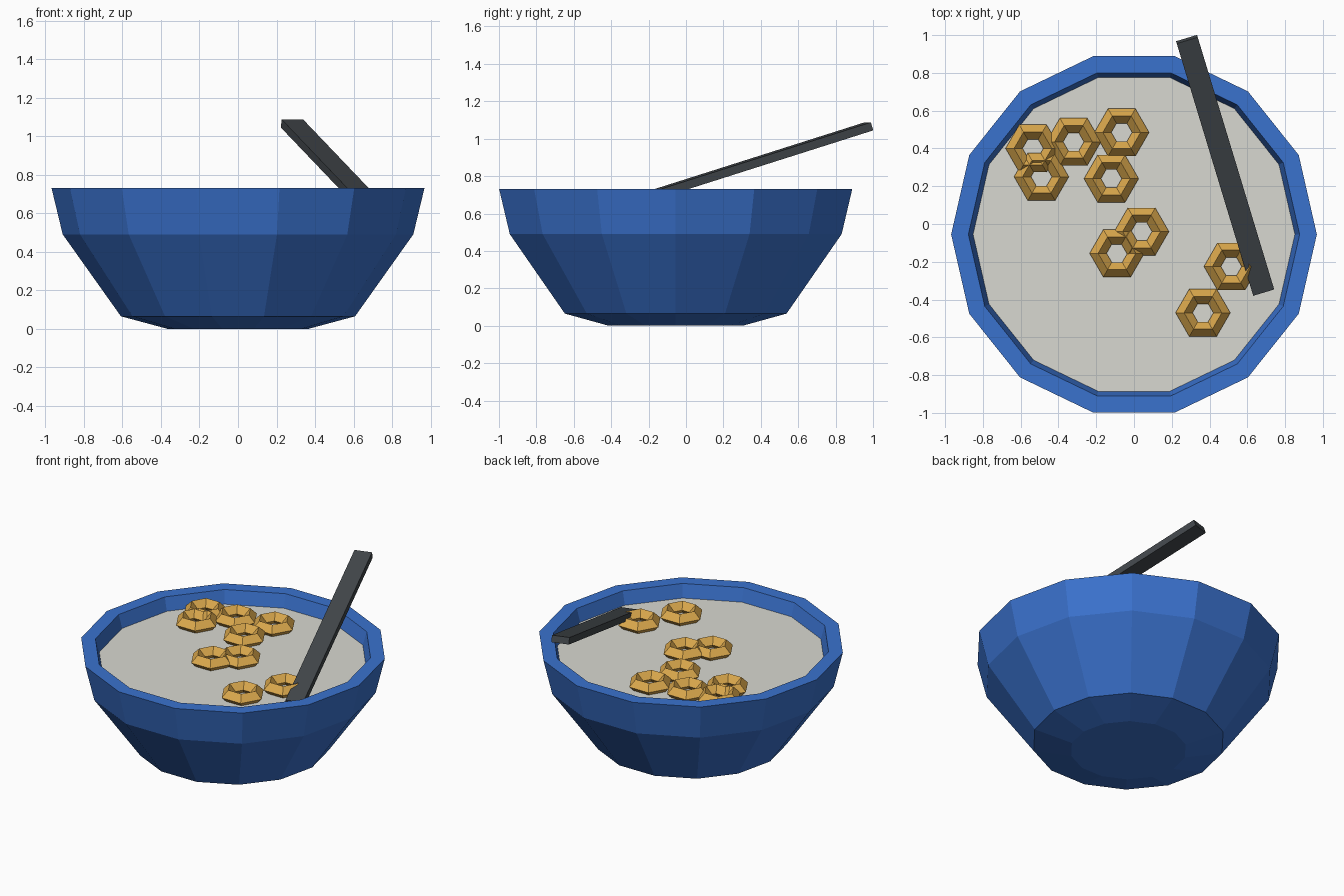
import bpy, math
from mathutils import Vector, Matrix

if "Cube" in bpy.data.objects:
    bpy.data.objects.remove(bpy.data.objects["Cube"])

SIDES = 14
CY = -0.055          # bowl centre in y


def material(name, rgb):
    """Flat colour given as sRGB 0-255, stored as linear."""
    def lin(c):
        c /= 255
        return c / 12.92 if c <= 0.04045 else ((c + 0.055) / 1.055) ** 2.4
    m = bpy.data.materials.new(name)
    m.diffuse_color = (*[lin(c) for c in rgb], 1)
    m.use_nodes = True
    m.node_tree.nodes["Principled BSDF"].inputs["Base Color"].default_value = m.diffuse_color
    return m


blue = material("blue_ceramic", (58, 114, 206))
cream = material("milk", (216, 216, 209))
gold = material("golden_cereal", (220, 169, 77))
dark = material("dark_metal", (66, 71, 75))


def mesh_object(name, verts, faces, mat):
    me = bpy.data.meshes.new(name)
    me.from_pydata(verts, [], faces)
    me.materials.append(mat)
    ob = bpy.data.objects.new(name, me)
    bpy.context.collection.objects.link(ob)
    return ob


def lathe(name, profile, mat):
    """Spin (radius, z) points round the bowl axis; cap both ends."""
    n, verts, faces = SIDES, [], []
    for r, z in profile:
        for i in range(n):
            a = math.tau * i / n
            verts.append((r * math.cos(a), r * math.sin(a) + CY, z))
    for k in range(len(profile) - 1):
        for i in range(n):
            j = (i + 1) % n
            faces.append((k * n + i, k * n + j, (k + 1) * n + j, (k + 1) * n + i))
    faces.append(tuple(reversed(range(n))))
    last = (len(profile) - 1) * n
    faces.append(tuple(range(last, last + n)))
    return mesh_object(name, verts, faces, mat)


# Bowl: outside from the foot up, over the rim, and down the inside
lathe("bowl", [(0.367, 0), (0.608, 0.065), (0.91, 0.49), (0.968, 0.73),
               (0.877, 0.73), (0.81, 0.49), (0.53, 0.12), (0.33, 0.06)], blue)

# Milk surface, a thin slab touching the inner wall
lathe("milk", [(0.847, 0.625), (0.852, 0.64)], cream)

# Cereal rings: six sides, diamond cross-section
rings = [(-0.535, 0.40), (-0.49, 0.25), (-0.32, 0.435), (-0.065, 0.485), (-0.12, 0.24),
         (0.04, -0.04), (-0.09, -0.155), (0.515, -0.225), (0.365, -0.47)]
for x, y in rings:
    bpy.ops.mesh.primitive_torus_add(major_segments=6, minor_segments=4, major_radius=0.1,
                                     minor_radius=0.045, location=(x, y, 0.67))
    ob = bpy.context.object
    ob.name = "cereal_ring"
    ob.data.materials.append(gold)

# Spoon handle: straight bar leaning on the back rim
low, high = Vector((0.685, -0.357, 0.642)), Vector((0.28, 0.978, 1.066))
along = (high - low).normalized()
side = along.cross(Vector((0, 0, 1))).normalized()
up = side.cross(along)
bpy.ops.mesh.primitive_cube_add(size=1)
spoon = bpy.context.object
spoon.name = "spoon_handle"
spoon.data.materials.append(dark)
rot = Matrix((side, along, up)).transposed().to_4x4()
spoon.data.transform(Matrix.Translation((low + high) / 2) @ rot
                     @ Matrix.Diagonal((0.116, (high - low).length, 0.045, 1)))
